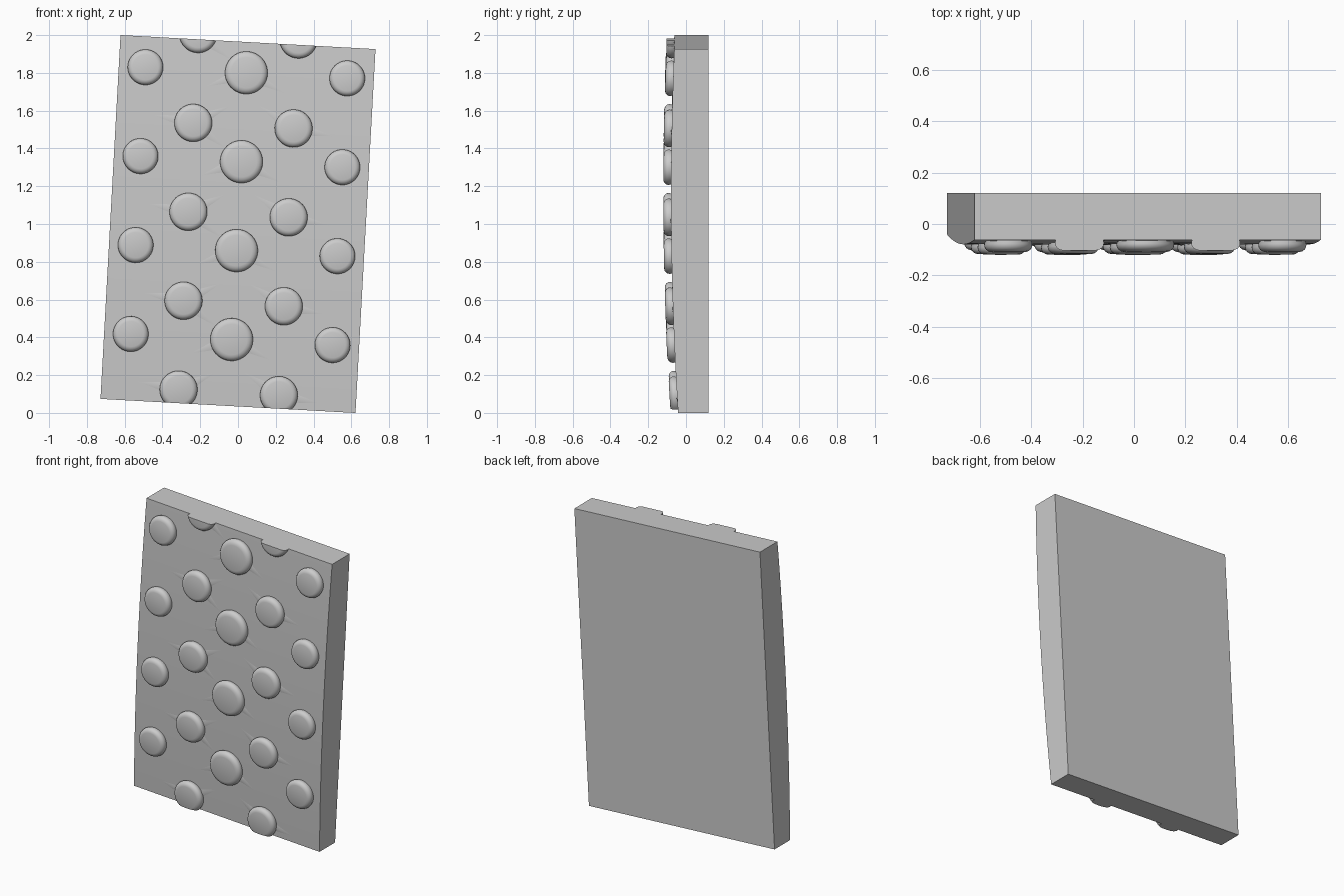
import bpy, bmesh
from math import sin, cos, pi, radians
from mathutils import Vector

if "Cube" in bpy.data.objects:
    bpy.data.objects.remove(bpy.data.objects["Cube"])

HALF_W, HALF_H, BACK = 0.676, 0.9645, 0.12
TILT = radians(3.15)


def front_y(v):
    """Gently bowed front surface of the slab."""
    return -0.0781 - 0.0104 * v + 0.0284 * v * v


def place(bm):
    """Lean the panel sideways in its own plane and lift it onto the ground."""
    for vert in bm.verts:
        u, y, v = vert.co
        vert.co = (u * cos(TILT) + v * sin(TILT), y,
                   1 - u * sin(TILT) + v * cos(TILT))


def finish(bm, name):
    place(bm)
    bmesh.ops.recalc_face_normals(bm, faces=bm.faces[:])
    mesh = bpy.data.meshes.new(name)
    bm.to_mesh(mesh)
    bm.free()
    ob = bpy.data.objects.new(name, mesh)
    bpy.context.collection.objects.link(ob)
    bpy.context.view_layer.objects.active = ob
    ob.select_set(True)
    bpy.ops.object.shade_smooth_by_angle(angle=radians(35))
    ob.select_set(False)


def all_geom(bm):
    return bm.verts[:] + bm.edges[:] + bm.faces[:]


# Slab: box sliced along its height, front side bowed
bm = bmesh.new()
bmesh.ops.create_cube(bm, size=2)
for vert in bm.verts:
    vert.co = (vert.co.x * HALF_W, vert.co.y * BACK, vert.co.z * HALF_H)
ROWS = 24
for i in range(1, ROWS):
    z = -HALF_H + 2 * HALF_H * i / ROWS
    bmesh.ops.bisect_plane(bm, geom=all_geom(bm), plane_co=(0, 0, z), plane_no=(0, 0, 1))
for vert in bm.verts:
    if vert.co.y < 0:
        vert.co.y = front_y(vert.co.z)
finish(bm, "slab")

# Stud outline: (fraction of radius, height above the slab)
PROFILE = [(0.97, -0.02), (0.97, 0.0), (1.0, 0.012), (0.98, 0.023), (0.92, 0.032),
           (0.83, 0.038), (0.72, 0.041)]
SEG = 40


def make_stud(name, u, v, r):
    bm = bmesh.new()
    rings = [[bm.verts.new((u + r * f * cos(2 * pi * k / SEG), -h,
                            v + r * f * sin(2 * pi * k / SEG))) for k in range(SEG)]
             for f, h in PROFILE]
    for a, b in zip(rings, rings[1:]):
        for k in range(SEG):
            n = (k + 1) % SEG
            bm.faces.new((a[k], a[n], b[n], b[k]))
    bm.faces.new(rings[0])
    bm.faces.new(rings[-1])
    # trim flush with the top or bottom edge of the slab
    for s in (1, -1):
        if s * v + r > HALF_H:
            cut = bmesh.ops.bisect_plane(bm, geom=all_geom(bm), plane_co=(0, 0, s * HALF_H),
                                         plane_no=(0, 0, s), clear_outer=True)
            edges = [e for e in cut["geom_cut"] if isinstance(e, bmesh.types.BMEdge)]
            bmesh.ops.contextual_create(bm, geom=edges)
    for vert in bm.verts:
        vert.co.y += front_y(vert.co.z)
    finish(bm, name)


creases = bmesh.new()


def add_crease(u, v, r, degrees):
    """Shallow tapering fold running away from a stud."""
    d = Vector((cos(radians(degrees)), 0, sin(radians(degrees))))
    side = Vector((-d.z, 0, d.x)) * 0.025
    root = Vector((u, 0, v)) + d * r * 0.9
    pts = [root + side, root - side, root + d * 0.14, root - Vector((0, 0.005, 0))]
    if any(abs(p.z) > HALF_H or abs(p.x) > HALF_W for p in pts):
        return
    vs = [creases.verts.new((p.x, p.y + front_y(p.z) + 0.0005, p.z)) for p in pts]
    for f in ((0, 1, 2), (0, 3, 2), (1, 2, 3), (0, 1, 3)):
        creases.faces.new([vs[i] for i in f])


# Staggered columns of studs: across, first height, radius, count, crease angles
COLUMNS = [("outer_left", -0.535, 0.802, 0.094, 4, ()),
           ("inner_left", -0.266, 0.993, 0.100, 5, (172, 28, -35)),
           ("middle", 0.0, 0.802, 0.113, 4, (202, -25)),
           ("inner_right", 0.266, 0.993, 0.100, 5, (-8, 150)),
           ("outer_right", 0.535, 0.802, 0.094, 4, ())]
for label, u, v0, r, count, angles in COLUMNS:
    for i in range(count):
        v = v0 - 0.4715 * i
        make_stud(f"{label}_stud_{i + 1}", u, v, r)
        for angle in angles:
            add_crease(u, v, r, angle)
finish(creases, "surface_creases")
